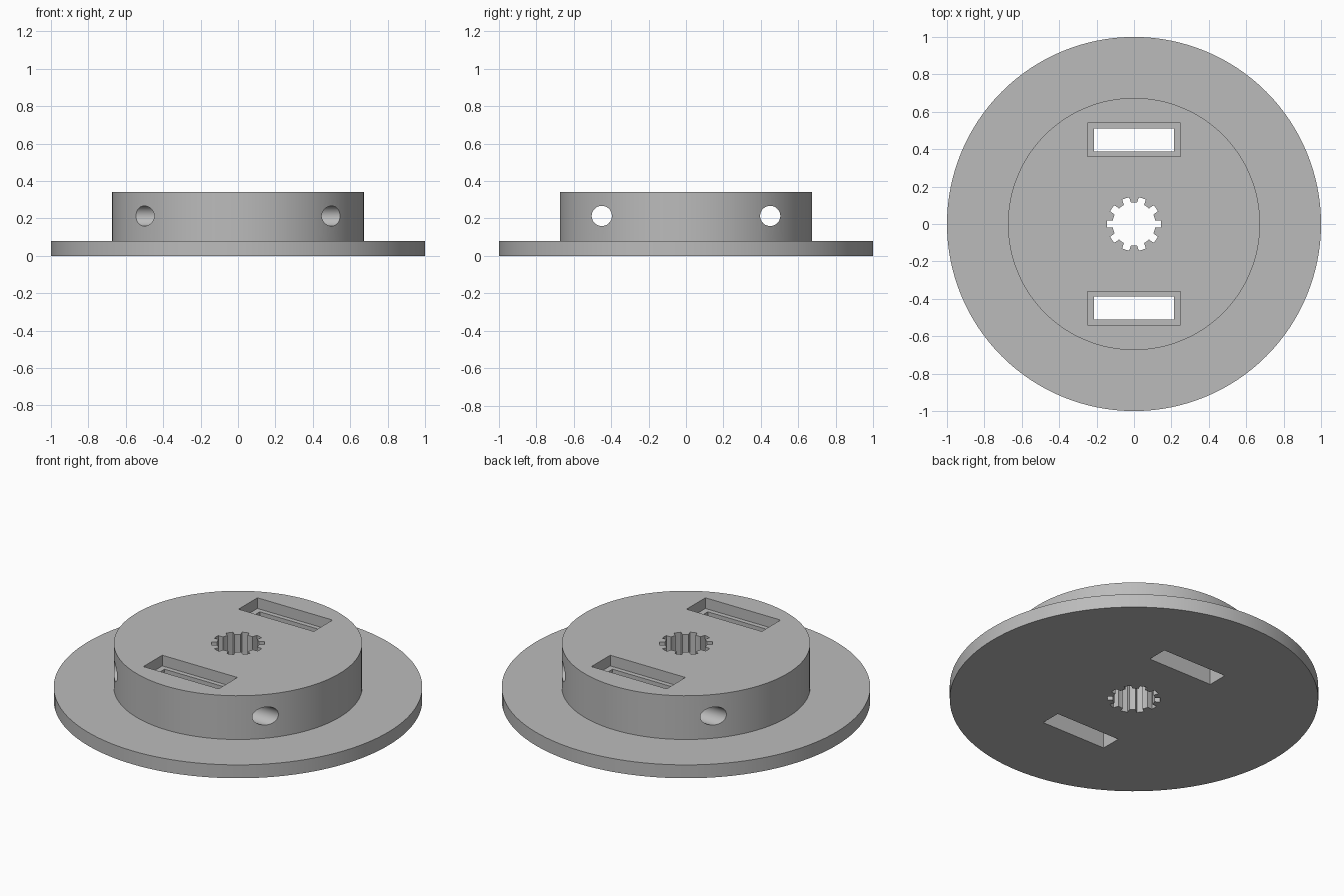
import bpy
import bmesh
import math
from mathutils import Matrix

cube = bpy.data.objects.get("Cube")
if cube:
    bpy.data.objects.remove(cube, do_unlink=True)

grey = bpy.data.materials.new("plain_grey")
grey.use_nodes = True
COLOUR = (0.5, 0.5, 0.5, 1)
grey.diffuse_color = COLOUR
grey.node_tree.nodes["Principled BSDF"].inputs["Base Color"].default_value = COLOUR

BASE_TOP, HUB_TOP = 0.08, 0.342
SLOT_Y, LEDGE_Z = 0.45, 0.278


def make_object(name, bm):
    bmesh.ops.recalc_face_normals(bm, faces=bm.faces)
    mesh = bpy.data.meshes.new(name)
    bm.to_mesh(mesh)
    bm.free()
    mesh.materials.append(grey)
    obj = bpy.data.objects.new(name, mesh)
    bpy.context.collection.objects.link(obj)
    return obj


def ring(radius, count):
    return [(radius * math.cos(math.tau * i / count),
             radius * math.sin(math.tau * i / count)) for i in range(count)]


def prism(name, outline, bottom, top):
    bm = bmesh.new()
    face = bm.faces.new([bm.verts.new((x, y, bottom)) for x, y in outline])
    walls = bmesh.ops.extrude_face_region(bm, geom=[face])["geom"]
    lifted = [v for v in walls if isinstance(v, bmesh.types.BMVert)]
    bmesh.ops.translate(bm, verts=lifted, vec=(0, 0, top - bottom))
    return make_object(name, bm)


def box(name, half_x, half_y, y, bottom, top):
    corners = [(-half_x, y - half_y), (half_x, y - half_y),
               (half_x, y + half_y), (-half_x, y + half_y)]
    return prism(name, corners, bottom, top)


# Flange and raised hub as one stepped solid
bm = bmesh.new()
levels = [(1, 0), (1, BASE_TOP), (0.674, BASE_TOP), (0.674, HUB_TOP)]
loops = [[bm.verts.new((x, y, z)) for x, y in ring(r, 128)] for r, z in levels]
for low, high in zip(loops, loops[1:]):
    for i in range(len(low)):
        j = (i + 1) % len(low)
        bm.faces.new((low[i], low[j], high[j], high[i]))
bm.faces.new(loops[0])
bm.faces.new(loops[-1])
hub = make_object("flanged_hub", bm)

cutters = []

# Splined centre bore with ten grooves
outline = []
INNER, OUTER, GROOVE, TEETH = 0.115, 0.145, 0.02, 10
for k in range(TEETH):
    angle = math.tau * k / TEETH
    edge = math.asin(GROOVE / INNER)
    tip = math.asin(GROOVE / OUTER)
    land = math.tau / TEETH - 2 * edge
    points = [(INNER, -edge), (OUTER, -tip), (OUTER, 0), (OUTER, tip)]
    points += [(INNER, edge + land * s / 4) for s in range(4)]
    outline += [(r * math.cos(angle + a), r * math.sin(angle + a)) for r, a in points]
cutters.append(prism("bore_cutter", outline, -0.1, 0.5))

for side in (-1, 1):
    y = side * SLOT_Y
    # Recessed pocket with a through slot
    cutters.append(box("pocket_cutter", 0.249, 0.089, y, LEDGE_Z, 0.5))
    cutters.append(box("slot_cutter", 0.214, 0.0615, y, -0.1, 0.5))
    # Cross hole running sideways through the hub
    cross = prism("cross_hole_cutter", ring(0.054, 48), -1.2, 1.2)
    cross.data.transform(Matrix.Translation((0, y, 0.213)) @ Matrix.Rotation(math.pi / 2, 4, "Y"))
    cutters.append(cross)

# Cut every opening, then discard the cutters
bpy.ops.object.select_all(action="DESELECT")
bpy.context.view_layer.objects.active = hub
hub.select_set(True)
for cutter in cutters:
    cutter.hide_render = True
    cut = hub.modifiers.new("cut", "BOOLEAN")
    cut.operation = "DIFFERENCE"
    cut.solver = "EXACT"
    cut.object = cutter
    bpy.ops.object.modifier_apply(modifier=cut.name)
    bpy.data.objects.remove(cutter, do_unlink=True)

bpy.ops.object.shade_smooth_by_angle(angle=math.radians(25))
